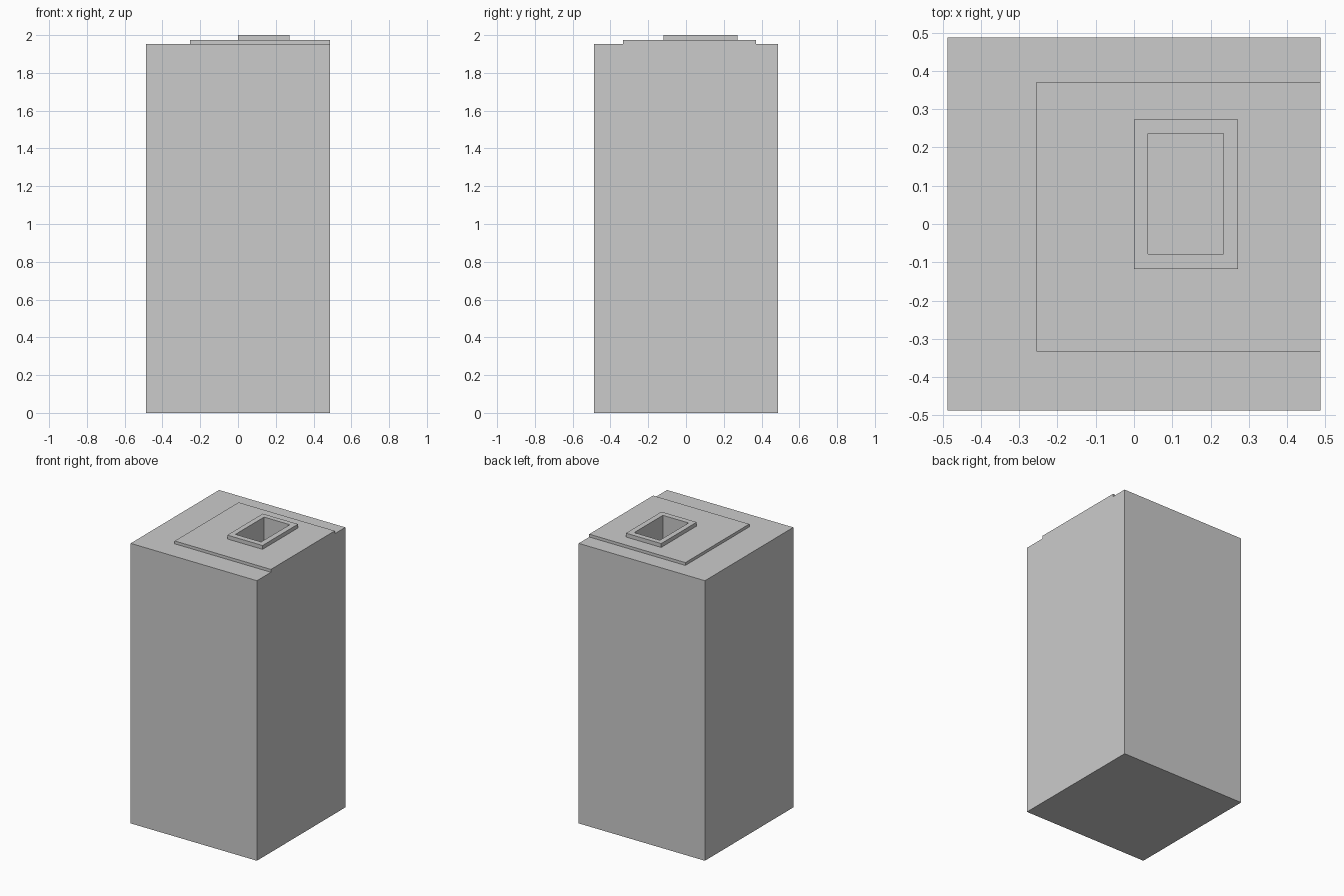
import bpy

default = bpy.data.objects.get("Cube")
if default:
    bpy.data.objects.remove(default, do_unlink=True)

# One plain grey for everything
grey = bpy.data.materials.new("plain_grey")
grey.use_nodes = True
colour = (0.6, 0.6, 0.6, 1)
grey.diffuse_color = colour
grey.node_tree.nodes["Principled BSDF"].inputs["Base Color"].default_value = colour


def box(name, low, high):
    """Axis-aligned box between two corners."""
    centre = [(a + b) / 2 for a, b in zip(low, high)]
    bpy.ops.mesh.primitive_cube_add(size=1, location=centre)
    obj = bpy.context.object
    obj.name = name
    obj.scale = [b - a for a, b in zip(low, high)]
    bpy.ops.object.transform_apply(location=True, rotation=False, scale=True)
    obj.data.materials.append(grey)
    return obj


HALF = 0.487
BODY_TOP, SLAB_TOP, RIM_TOP = 1.953, 1.973, 2.0

# Tall block, raised slab flush with its left side, and the shaft rim
parts = [
    box("tower_body", (-HALF, -HALF, 0), (HALF, HALF, BODY_TOP)),
    box("roof_slab", (-0.255, -0.333, BODY_TOP), (HALF, 0.371, SLAB_TOP)),
    box("shaft_rim", (0, -0.118, SLAB_TOP), (0.272, 0.273, RIM_TOP)),
]

# Rectangular shaft sunk through the rim, slab and body
cutter = box("shaft_cutter", (0.036, -0.079, 1.2), (0.234, 0.236, 2.1))
cutter.hide_render = True
for part in parts:
    bpy.context.view_layer.objects.active = part
    cut = part.modifiers.new("shaft", 'BOOLEAN')
    cut.operation = 'DIFFERENCE'
    cut.solver = 'EXACT'
    cut.object = cutter
    bpy.ops.object.modifier_apply(modifier=cut.name)
bpy.data.objects.remove(cutter, do_unlink=True)
